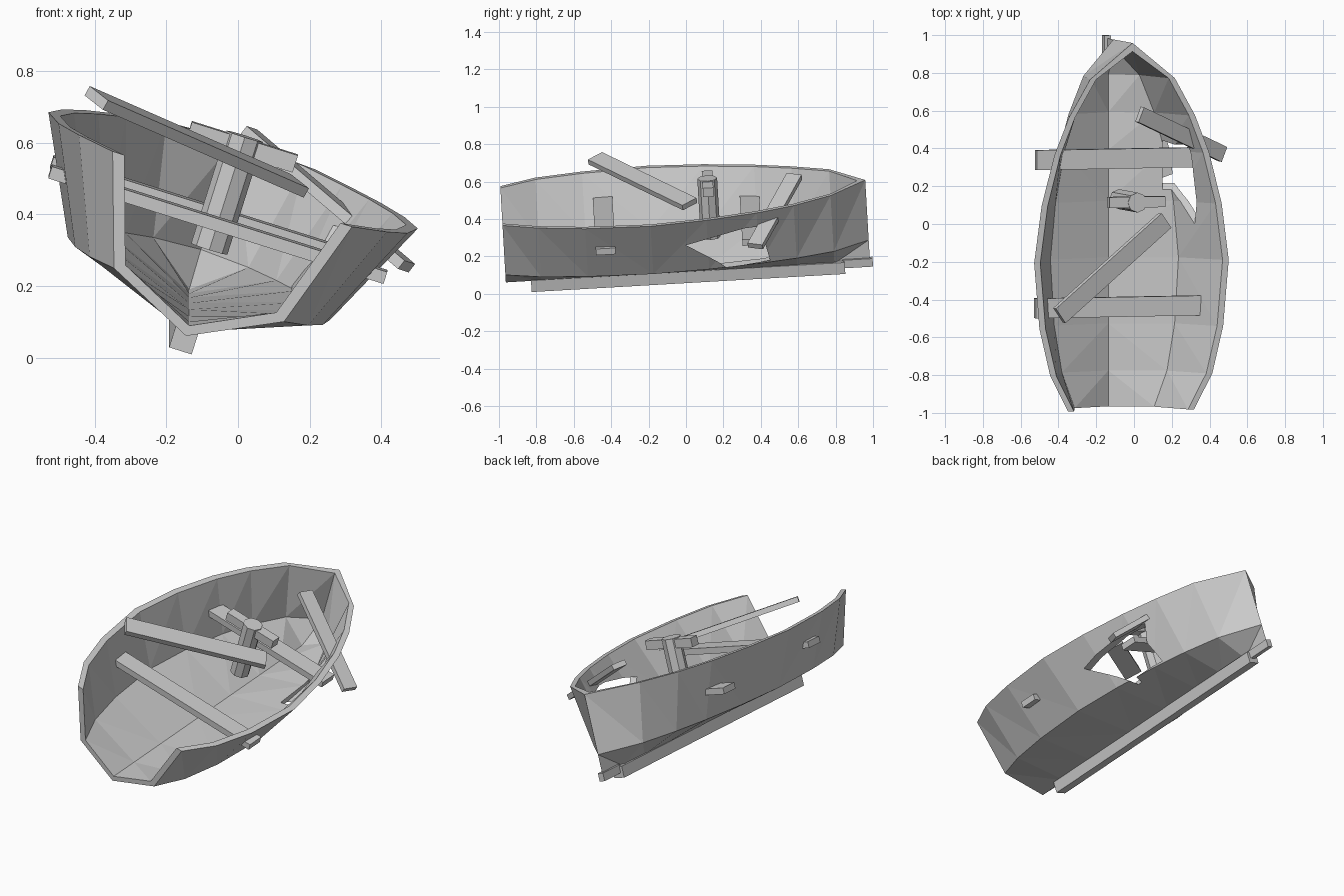
import bpy, bmesh, math
from mathutils import Matrix, Vector

if "Cube" in bpy.data.objects:
    bpy.data.objects.remove(bpy.data.objects["Cube"])

wood = bpy.data.materials.new("weathered grey wood")
wood.use_nodes = True
wood.diffuse_color = (0.6, 0.6, 0.6, 1)
wood.node_tree.nodes["Principled BSDF"].inputs["Base Color"].default_value = (0.6, 0.6, 0.6, 1)

# The wreck leans to one side and its bow is slightly raised
LEAN = (Matrix.Translation((-0.145, 0, 0.117))
        @ Matrix.Rotation(math.radians(3.3), 4, 'X')
        @ Matrix.Rotation(math.radians(17.5), 4, 'Y'))


def add_part(name, bm, matrix=Matrix()):
    bm.transform(matrix)
    mesh = bpy.data.meshes.new(name)
    bm.to_mesh(mesh)
    bm.free()
    mesh.materials.append(wood)
    obj = bpy.data.objects.new(name, mesh)
    bpy.context.collection.objects.link(obj)
    return obj


def box(name, low, high):
    """Box between two corners, in the frame of the leaning boat."""
    low, high = Vector(low), Vector(high)
    bm = bmesh.new()
    bmesh.ops.create_cube(bm, size=1, matrix=Matrix.Translation((low + high) / 2)
                          @ Matrix.Diagonal((*(high - low), 1)))
    return add_part(name, bm, LEAN)


def loose_plank(name, start, end, across, width, thick):
    """Plank between two points, with its width along a given direction."""
    start, end = Vector(start), Vector(end)
    along = (end - start).normalized()
    normal = along.cross(Vector(across)).normalized()
    side = normal.cross(along)
    turn = Matrix((along, side, normal)).transposed().to_4x4()
    bm = bmesh.new()
    size = Matrix.Diagonal(((end - start).length, width, thick, 1))
    bmesh.ops.create_cube(bm, size=1,
                          matrix=Matrix.Translation((start + end) / 2) @ turn @ size)
    return add_part(name, bm)


# Hull: stations from stern to bow as (y, rim half width, rim height)
stations = [(-0.965, 0.35, 0.43), (-0.775, 0.45, 0.435), (-0.525, 0.51, 0.435),
            (-0.175, 0.54, 0.437), (0.125, 0.5, 0.44), (0.395, 0.43, 0.443),
            (0.595, 0.35, 0.447), (0.795, 0.235, 0.455), (0.985, 0, 0.457)]
bm = bmesh.new()
outer, inner = [], []
for y, w, h in stations:
    chine = w * 0.71
    section = [(-w, h), (-chine, 0.12), (0, 0), (chine, 0.12), (w, h)]
    outer.append([bm.verts.new((x, y, z)) for x, z in section])
    at_bow = w == 0
    w, chine = max(w - 0.034, 0), max(chine - 0.028, 0)
    section = [(-w, h), (-chine, 0.138), (0, 0.03), (chine, 0.138), (w, h)]
    inner.append([bm.verts.new((x, y - 0.045 * at_bow, z)) for x, z in section])
for skin in (outer, inner):
    for a, b in zip(skin, skin[1:]):
        for j in range(4):
            bm.faces.new((a[j], b[j], b[j + 1], a[j + 1]))
for i in range(len(stations) - 1):
    for j in (0, 4):
        bm.faces.new((outer[i][j], outer[i + 1][j], inner[i + 1][j], inner[i][j]))
for j in range(4):
    bm.faces.new((outer[0][j], outer[0][j + 1], inner[0][j + 1], inner[0][j]))
bmesh.ops.remove_doubles(bm, verts=bm.verts, dist=0.0001)
bmesh.ops.triangulate(bm, faces=bm.faces[:])
bmesh.ops.recalc_face_normals(bm, faces=bm.faces)
hull = add_part("hull", bm, LEAN)

# Broken hole in the lower side
outline = [(0, 0.26), (0.31, 0.35), (0.46, 0.37), (0.42, 0.28),
           (0.45, 0.18), (0.22, 0.14), (0.165, 0.175)]
bm = bmesh.new()
face = bm.faces.new([bm.verts.new((0.15, y, z)) for y, z in outline])
top = bmesh.ops.extrude_face_region(bm, geom=[face])["geom"]
bmesh.ops.translate(bm, vec=(0.6, 0, 0),
                    verts=[v for v in top if isinstance(v, bmesh.types.BMVert)])
bmesh.ops.recalc_face_normals(bm, faces=bm.faces)
cutter = add_part("hole_cutter", bm)
cutter.hide_render = True
hole = hull.modifiers.new("broken hole", 'BOOLEAN')
hole.operation = 'DIFFERENCE'
hole.solver = 'EXACT'
hole.object = cutter
bpy.context.view_layer.update()
carved = bpy.data.meshes.new_from_object(
    hull.evaluated_get(bpy.context.evaluated_depsgraph_get()))
hull.modifiers.clear()
hull.data = carved
bpy.data.objects.remove(cutter)

# Keel and stem foot
box("keel", (-0.033, -0.83, -0.052), (0.033, 0.85, 0.012))
box("stem_foot", (-0.017, 0.84, -0.025), (0.017, 1.0, 0.02))

# Benches that pass through the hull sides
box("rear_bench", (-0.49, -0.475, 0.277), (0.49, -0.37, 0.312))
box("front_bench", (-0.48, 0.31, 0.26), (0.42, 0.415, 0.295))

# Broken mast with its cross beam
bm = bmesh.new()
bmesh.ops.create_cone(bm, cap_ends=True, segments=8, radius1=0.053, radius2=0.053, depth=0.33,
                      matrix=Matrix.Translation((0.008, 0.142, 0.355)))
add_part("mast_stump", bm, LEAN)
box("mast_cross_beam", (-0.145, 0.115, 0.465), (0.165, 0.172, 0.515))

# Loose planks, one on the rim and one poking out of the hole
loose_plank("rim_plank", (-0.395, -0.485, 0.725), (0.165, 0.02, 0.48),
            (0.05, -0.08, -0.04), 0.1, 0.03)
loose_plank("hole_plank", (0.03, 0.58, 0.63), (0.47, 0.37, 0.255),
            (0.03, 0.08, -0.01), 0.085, 0.03)
